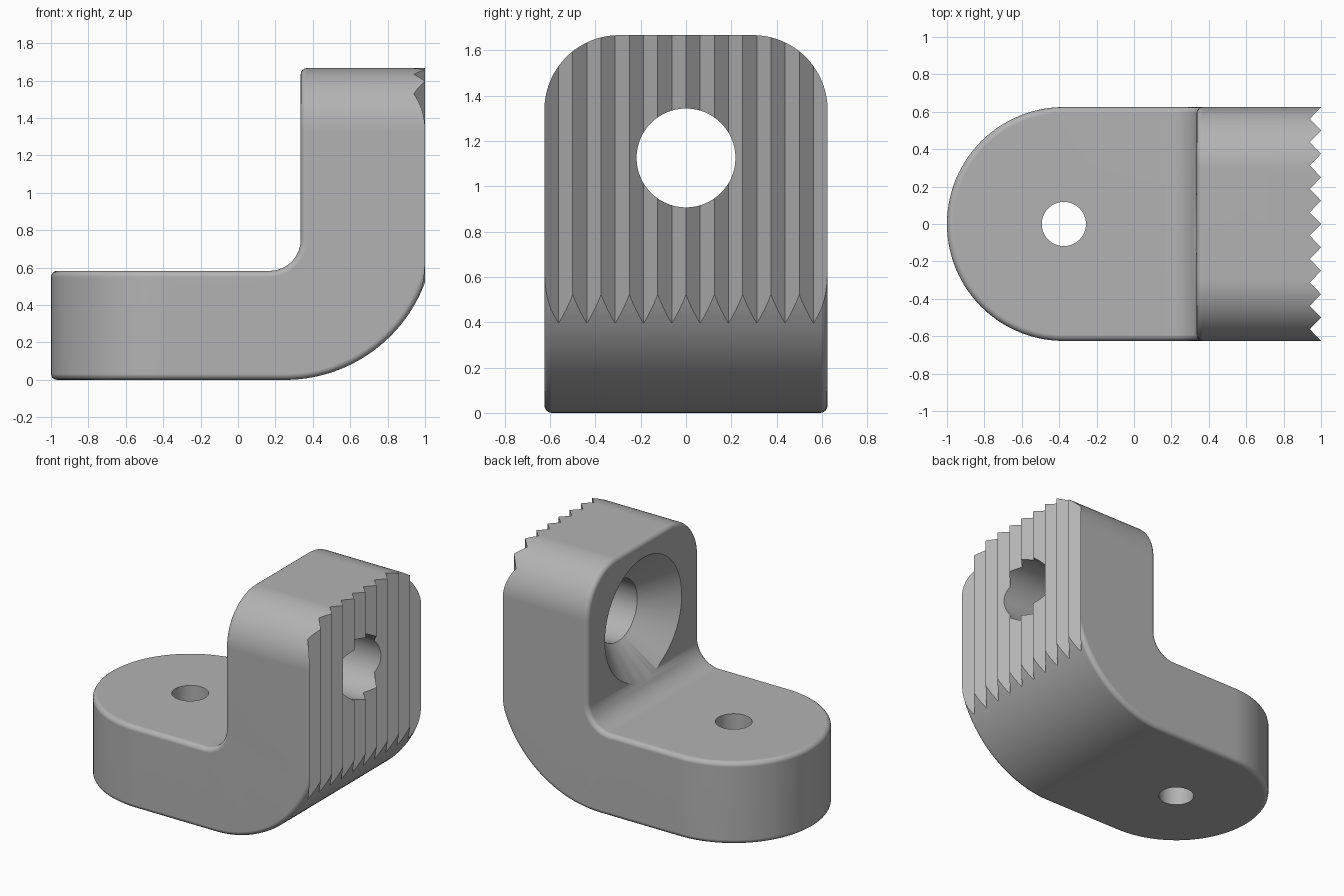
import bpy, bmesh
from math import pi, cos, sin, radians
from mathutils import Matrix, Vector

cube = bpy.data.objects.get("Cube")
if cube:
    bpy.data.objects.remove(cube, do_unlink=True)

HALF = 0.625        # half the width
TOP = 1.667         # height of the upright
BASE = 0.583        # thickness of the foot
FACE = 0.335        # inner face of the upright
BACK = 1.05         # outer face before the teeth are cut
HOLE_Z = 1.125

steel = bpy.data.materials.new("plain grey")
steel.use_nodes = True
grey = (0.45, 0.45, 0.45, 1)
steel.diffuse_color = grey
steel.node_tree.nodes["Principled BSDF"].inputs["Base Color"].default_value = grey


def make_object(name, bm):
    bmesh.ops.recalc_face_normals(bm, faces=bm.faces)
    mesh = bpy.data.meshes.new(name)
    bm.to_mesh(mesh)
    bm.free()
    mesh.materials.append(steel)
    obj = bpy.data.objects.new(name, mesh)
    bpy.context.collection.objects.link(obj)
    return obj


def prism(points, direction):
    bm = bmesh.new()
    face = bm.faces.new([bm.verts.new(p) for p in points])
    new = bmesh.ops.extrude_face_region(bm, geom=[face])["geom"]
    bmesh.ops.translate(bm, vec=direction,
                        verts=[v for v in new if isinstance(v, bmesh.types.BMVert)])
    return bm


def arc(cx, cz, r, start, end, steps):
    angles = [radians(start + (end - start) * i / steps) for i in range(steps + 1)]
    return [(cx + r * cos(a), cz + r * sin(a)) for a in angles]


def cone(name, r1, r2, length, matrix):
    bm = bmesh.new()
    bmesh.ops.create_cone(bm, cap_ends=True, segments=96, radius1=r1,
                          radius2=r2, depth=length, matrix=matrix)
    return make_object(name, bm)


# Bent bracket: side profile with a large outer and a small inner bend
profile = [(-1, 0)] + arc(0.25, 0.8, 0.8, -90, 0, 32) + [(BACK, TOP), (FACE, TOP)]
profile += arc(FACE - 0.167, BASE + 0.167, 0.167, 0, -90, 14) + [(-1, BASE)]
bm = prism([(x, -HALF, z) for x, z in profile], Vector((0, 2 * HALF, 0)))


def round_edges(test, radius, segments):
    edges = [e for e in bm.edges if all(test(v.co) for v in e.verts)
             and abs(e.verts[0].co.y - e.verts[1].co.y) < 0.01]
    bmesh.ops.bevel(bm, geom=edges, offset=radius, segments=segments,
                    profile=0.5, affect='EDGES')


# Half-round foot end and rounded top corners
round_edges(lambda c: c.x < -0.99, HALF - 0.001, 28)
round_edges(lambda c: c.z > TOP - 0.01, 0.33, 20)
bracket = make_object("bracket", bm)

bpy.ops.object.select_all(action='DESELECT')
bracket.select_set(True)
bpy.context.view_layer.objects.active = bracket

# Small fillet on all outer edges
fillet = bracket.modifiers.new("fillet", 'BEVEL')
fillet.width = 0.033
fillet.segments = 4
fillet.limit_method = 'ANGLE'
fillet.angle_limit = radians(40)
fillet.use_clamp_overlap = False
bpy.ops.object.modifier_apply(modifier="fillet")

# Serrated outer face
teeth = [(1.0 if i % 2 == 0 else 0.94, -0.75 + i * 0.0625) for i in range(25)]
outline = teeth + [(1.3, 0.75), (1.3, -0.75)]
cutters = [make_object("teeth_cutter",
                       prism([(x, y, -0.2) for x, y in outline], Vector((0, 0, 2.2))))]

# Foot hole, upright hole and its countersink
along_x = Matrix.Rotation(pi / 2, 4, 'Y')
cutters.append(cone("foot_hole_cutter", 0.118, 0.118, 2,
                    Matrix.Translation((-0.375, 0, 0.3))))
cutters.append(cone("upright_hole_cutter", 0.218, 0.218, 1.2,
                    Matrix.Translation((0.8, 0, HOLE_Z)) @ along_x))
cutters.append(cone("countersink_cutter", 0.483, 0.197, 0.27,
                    Matrix.Translation((0.42, 0, HOLE_Z)) @ along_x))

for cutter in cutters:
    cutter.hide_render = True
    cut = bracket.modifiers.new("cut", 'BOOLEAN')
    cut.operation = 'DIFFERENCE'
    cut.solver = 'EXACT'
    cut.object = cutter
    bpy.ops.object.modifier_apply(modifier="cut")
    bpy.data.objects.remove(cutter, do_unlink=True)

# Smooth bends with crisp teeth and hole rims
bpy.ops.object.shade_smooth_by_angle(angle=radians(30))
weighted = bracket.modifiers.new("weighted_normals", 'WEIGHTED_NORMAL')
weighted.keep_sharp = True
